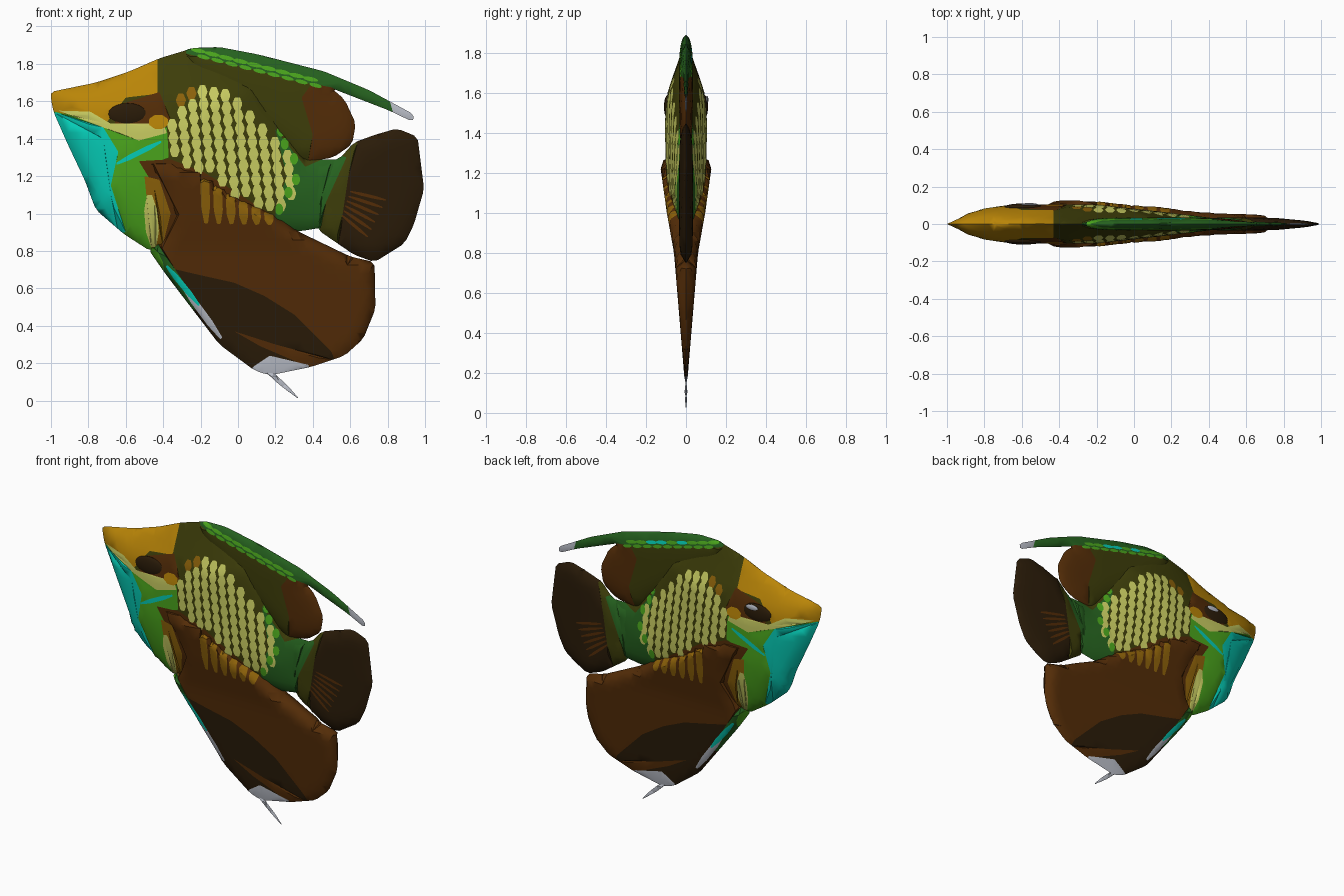
import bpy, bmesh, math
from mathutils import Vector
from mathutils.geometry import delaunay_2d_cdt, intersect_point_line

cube = bpy.data.objects.get("Cube")
if cube:
    bpy.data.objects.remove(cube, do_unlink=True)

# Colours, given as display values and turned into linear ones
COLOURS = {
    "gold": (184, 132, 16), "ochre": (140, 98, 18), "teal": (14, 204, 182), "leaf green": (76, 164, 34),
    "dark green": (42, 98, 36), "olive": (64, 64, 18), "brown": (84, 48, 16), "dark brown": (46, 33, 17),
    "pale yellow": (200, 204, 98), "silver": (184, 188, 198)}
NAMES, MATERIALS = list(COLOURS), []
for name, rgb in COLOURS.items():
    mat = bpy.data.materials.new(name)
    mat.use_nodes = True
    mat.diffuse_color = [(c / 255) ** 2.2 for c in rgb] + [1]
    shader = mat.node_tree.nodes["Principled BSDF"]
    shader.inputs["Base Color"].default_value = mat.diffuse_color
    shader.inputs["Roughness"].default_value = 0.8
    MATERIALS.append(mat)


def interp(position, table):
    """Linear lookup in a table of (position, value) pairs."""
    for (start, low), (end, high) in zip(table, table[1:]):
        if position <= end:
            return low + (high - low) * max(0, position - start) / (end - start)
    return table[-1][1]


def edges(loop):
    return list(zip(loop, loop[1:] + loop[:1]))


def soften(points, cut=.02):
    """Closed outline with small chamfers, wound anticlockwise."""
    out = []
    for a, b in edges([Vector(p) for p in points]):
        share = min(.25, cut / (b - a).length)
        out += [a.lerp(b, share), a.lerp(b, 1 - share)]
    return out if sum(a.x * b.y - b.x * a.y for a, b in edges(out)) > 0 else out[::-1]


def streak(start, end, width, sides=8):
    """Slim oval running from start to end."""
    start, end = Vector(start), Vector(end)
    middle, along = (start + end) / 2, (end - start) / 2
    across = Vector((-along.y, along.x)).normalized() * width / 2
    turns = [math.tau * (i + .5) / sides for i in range(sides)]
    return [middle + along * math.cos(turn) + across * math.sin(turn) for turn in turns]


def edge_distance(point, loop):
    distances = []
    for a, b in edges(loop):
        near, share = intersect_point_line(point, a, b)
        near = a if share < 0 else b if share > 1 else near.xy
        distances.append((point - near).length)
    return min(distances)


def flat_part(name, outline, base, paint, thickness, rounding, step=.045):
    """Two-sided cushion cut along its painted areas; a third paint entry recolours the left side."""
    loops = [soften(outline)] + [soften(entry[1], .004) for entry in paint]
    verts, faces = [], []
    for loop in loops:
        faces.append(list(range(len(verts), len(verts) + len(loop))))
        verts += loop
    # Staggered inner points carry the rounded surface
    xs, zs = [p.x for p in loops[0]], [p.y for p in loops[0]]
    for row in range(int((max(zs) - min(zs)) / step) + 1):
        for col in range(int((max(xs) - min(xs)) / step) + 1):
            verts.append(Vector((min(xs) + (col + row % 2 / 2) * step, min(zs) + row * step)))
    points, _, tris, _, _, owners = delaunay_2d_cdt(verts, [], faces, 1, 1e-5)
    bm, corners = bmesh.new(), {}

    def corner(index, side):
        if (index, side) not in corners:
            point = points[index]
            gap = edge_distance(point, loops[0])
            depth = thickness(point.x, point.y) * math.sqrt(max(0, 1 - (1 - min(gap / rounding, 1)) ** 2))
            rim = gap < 1e-4
            corners[index, side] = bm.verts.new((point.x, 0 if rim else side * depth, point.y))
            if rim:
                corners[index, -side] = corners[index, side]
        return corners[index, side]

    for tri, ids in zip(tris, owners):
        if 0 not in ids:
            continue
        entry = paint[max(ids) - 1] if max(ids) else (base, None)
        for side in (-1, 1):
            ring = [corner(index, side) for index in tri]
            if len(set(ring)) == 3 and not bm.faces.get(ring):
                face = bm.faces.new(ring[::-side])
                face.material_index = NAMES.index(entry[2] if side > 0 and len(entry) > 2 else entry[0])
                face.smooth = True
    mesh = bpy.data.meshes.new(name)
    bm.to_mesh(mesh)
    bm.free()
    for mat in MATERIALS:
        mesh.materials.append(mat)
    mesh.set_sharp_from_angle(angle=math.radians(40))
    bpy.context.collection.objects.link(bpy.data.objects.new(name, mesh))


# Body: head, trunk and tail root, slimmer towards back, top and bottom
WIDTH = [(-1, .01), (-.9, .07), (-.8, .09), (-.6, .106), (-.2, .104), (.2, .06), (.4, .037), (.6, .03)]
GIRTH = [(.8, .055), (1, .08), (1.2, .1), (1.45, .106), (1.6, .092), (1.8, .036), (1.9, .01)]
body_outline = [
    (-1, 1.65), (-.93, 1.665), (-.76, 1.7), (-.58, 1.76), (-.42, 1.83), (-.27, 1.875), (-.1, 1.82), (.1, 1.68),
    (.36, 1.29), (.54, 1.29), (.56, 1.1), (.48, .93), (.33, .905), (0, .92), (-.3, .82), (-.47, .8),
    (-.61, .89), (-.76, 1.02), (-.82, 1.18), (-.91, 1.37), (-.985, 1.54), (-1, 1.61)]
body_paint = [
    ("gold", [(-1.1, 1.54), (-.8, 1.53), (-.7, 1.49), (-.6, 1.62), (-.43, 1.64), (-.43, 1.9), (-1.1, 1.9)]),
    ("brown", [(-.64, 1.58), (-.42, 1.65), (-.36, 1.5), (-.5, 1.46), (-.66, 1.47)]),
    ("leaf green", [(-1, 1.55), (-.7, 1.48), (-.38, 1.46), (-.37, 1.3), (-.45, 1.27), (-.44, .7), (-.62, .8),
                    (-.68, 1.1), (-.72, 1.4)]),
    ("teal", [(-1.1, 1.54), (-.97, 1.54), (-.72, 1.46), (-.64, 1.33), (-.68, 1.15), (-.6, .9), (-1.1, .8)]),
    ("pale yellow", [(-.96, 1.55), (-.79, 1.545), (-.68, 1.48), (-.4, 1.48), (-.38, 1.43), (-.53, 1.39),
                     (-.72, 1.46)]),
    ("teal", streak((-.66, 1.26), (-.4, 1.39), .03)),
    ("gold", streak((-.48, 1.49), (-.37, 1.49), .08)),
    ("dark green", [(.2, 1.45), (.36, 1.25), (.7, 1.4), (.45, .8), (.2, .8), (.2, 1.02), (.26, 1.2)]),
    ("brown", [(-.53, 1.28), (-.36, 1.29), (-.18, 1.22), (.2, .98), (.3, .85), (-.38, .7), (-.45, 1.15)]),
    ("ochre", [(-.5, 1.2), (-.42, 1.18), (-.36, 1), (-.41, .8), (-.46, .8)]),
    ("pale yellow", streak((-.475, 1.11), (-.45, .81), .075)),
]
# Rows of scales, the foremost ones topped in ochre
SCALE_TOP = [(-.36, 1.46), (-.3, 1.63), (-.2, 1.69), (-.02, 1.66), (.27, 1.32)]
SCALE_LOW = [(-.36, 1.3), (-.18, 1.22), (0, 1.06), (.2, 1.03), (.28, 1.12)]
for col in range(11):
    x = -.345 + col * .06
    z = top = interp(x, SCALE_TOP) - .035
    while z > interp(x, SCALE_LOW):
        lean = x + (1.4 - z) * .1
        colour = "ochre" if z == top and col in (1, 2) else "pale yellow"
        body_paint.append((colour, streak((lean, z + .043), (lean, z - .039), .055, 6)))
        z -= .066
# Spots that border the scales
for x, z in [(.23, 1.44), (.25, 1.37), (.3, 1.29), (.31, 1.18), (.27, 1.11), (.22, 1.02)]:
    body_paint.append(("leaf green", streak((x, z + .035), (x, z - .03), .045)))
flat_part("body", body_outline, "olive", body_paint, lambda x, z: min(interp(x, WIDTH), interp(z, GIRTH)), .26)

# Dorsal fin with its trailing filament
dorsal_outline = [
    (-.3, 1.865), (-.25, 1.885), (-.1, 1.89), (.11, 1.85), (.46, 1.76), (.7, 1.66), (.94, 1.53), (.935, 1.49),
    (.81, 1.55), (.5, 1.67), (.57, 1.61), (.63, 1.48), (.61, 1.37), (.51, 1.3), (.36, 1.275), (.2, 1.4),
    (-.1, 1.6), (-.25, 1.75)]
dorsal_paint = [
    ("brown", [(.34, 1.62), (.4, 1.7), (.55, 1.7), (.7, 1.5), (.6, 1.2), (.36, 1.2), (.4, 1.42)]),
    ("dark green", [(-.3, 1.86), (.05, 1.78), (.3, 1.71), (.5, 1.675), (.8, 1.5), (1, 1.5), (.3, 2), (-.3, 2)]),
    ("silver", [(.8, 1.64), (.84, 1.5), (1, 1.4), (1, 1.6)])]
for i in range(9):
    x, z = -.2 + i * .075, 1.858 - i * .019
    left = ["teal"] if i in (3, 5, 6) else []
    dorsal_paint.append(("leaf green", streak((x - .055, z + .022), (x + .03, z + .004), .024), *left))
    dorsal_paint.append(("leaf green", streak((x - .02, z - .012), (x + .05, z - .03), .022)))
flat_part("dorsal_fin", dorsal_outline, "olive", dorsal_paint,
          lambda x, z: interp(x, [(.3, .034), (.7, .02), (.95, .008)]), .14, .04)

# Large lower fin
DEPTH = [(.1, .006), (.2, .01), (.8, .06), (1, .096), (1.28, .135)]
lower_outline = [
    (-.53, 1.285), (-.38, 1.295), (-.18, 1.24), (0, 1.1), (.2, 1), (.32, .905), (.6, .77), (.73, .74),
    (.735, .49), (.67, .33), (.57, .24), (.39, .18), (.17, .135), (.09, .16), (-.1, .3), (-.39, .68),
    (-.48, .81), (-.4, .86), (-.36, 1), (-.42, 1.14)]
lower_paint = [
    ("dark brown", [(-.5, .74), (-.2, .67), (-.02, .63), (.14, .56), (.3, .46), (.5, .26), (.56, .1), (-.2, .1)]),
    ("brown", [(-.02, .37), (.2, .3), (.57, .2), (.4, .17), (.12, .29)]),
    ("dark green", [(-.53, .83), (-.43, .84), (-.2, .5), (-.3, .45)]),
    ("leaf green", streak((-.47, .83), (-.4, .68), .05)),
    ("silver", streak((-.31, .63), (-.08, .32), .038)),
    ("teal", streak((-.39, .73), (-.2, .5), .032)),
    ("silver", [(.05, .1), (.08, .18), (.17, .24), (.38, .19), (.36, .1)])]
for col in range(6):
    x = -.17 + col * .068
    top = interp(x, [(-.17, 1.26), (0, 1.11), (.2, 1.02)])
    lower_paint.append(("ochre", streak((x - .01, top), (x, .935), .052)))
flat_part("lower_fin", lower_outline, "brown", lower_paint,
          lambda x, z: min(interp(z, DEPTH), interp(x, WIDTH) + .026), .06)
flat_part("lower_filament", [(.13, .17), (.22, .085), (.335, 0), (.27, .075), (.19, .15)], "silver", [],
          lambda x, z: .007, .01, .03)

# Tail fin with rays
tail_outline = [(.4, 1.27), (.54, 1.29), (.62, 1.38), (.73, 1.42), (.85, 1.455), (.96, 1.41), (.995, 1.13),
                (.94, .94), (.89, .84), (.73, .74), (.62, .78), (.43, .91), (.37, 1.08)]
tail_paint = [
    ("olive", [(.54, 1.4), (.64, 1.38), (.59, 1.2), (.53, .8), (.4, .8), (.45, 1.1)]),
    ("dark green", [(.3, 1.4), (.58, 1.3), (.47, 1.06), (.43, .88), (.3, .8)])]
for i in range(6):
    tail_paint.append(("brown", streak((.59 - i * .008, 1.12 - i * .025), (.8 - i * .02, 1.07 - i * .04), .018)))
flat_part("tail_fin", tail_outline, "dark brown", tail_paint,
          lambda x, z: interp(x, [(.4, .036), (.75, .033), (1, .01)]), .1)


# Eyes and the glint on the left one
def bead(name, centre, size, colour):
    bpy.ops.mesh.primitive_uv_sphere_add(segments=20, ring_count=10, location=centre)
    bpy.context.object.name, bpy.context.object.scale = name, size
    bpy.context.object.data.materials.append(MATERIALS[NAMES.index(colour)])
    bpy.ops.object.shade_smooth()


for side, label in ((-1, "right"), (1, "left")):
    bead(label + "_eye", (-.59, side * .09, 1.53), (.105, .02, .06), "dark brown")
bead("left_eye_glint", (-.56, .105, 1.565), (.045, .007, .018), "silver")
